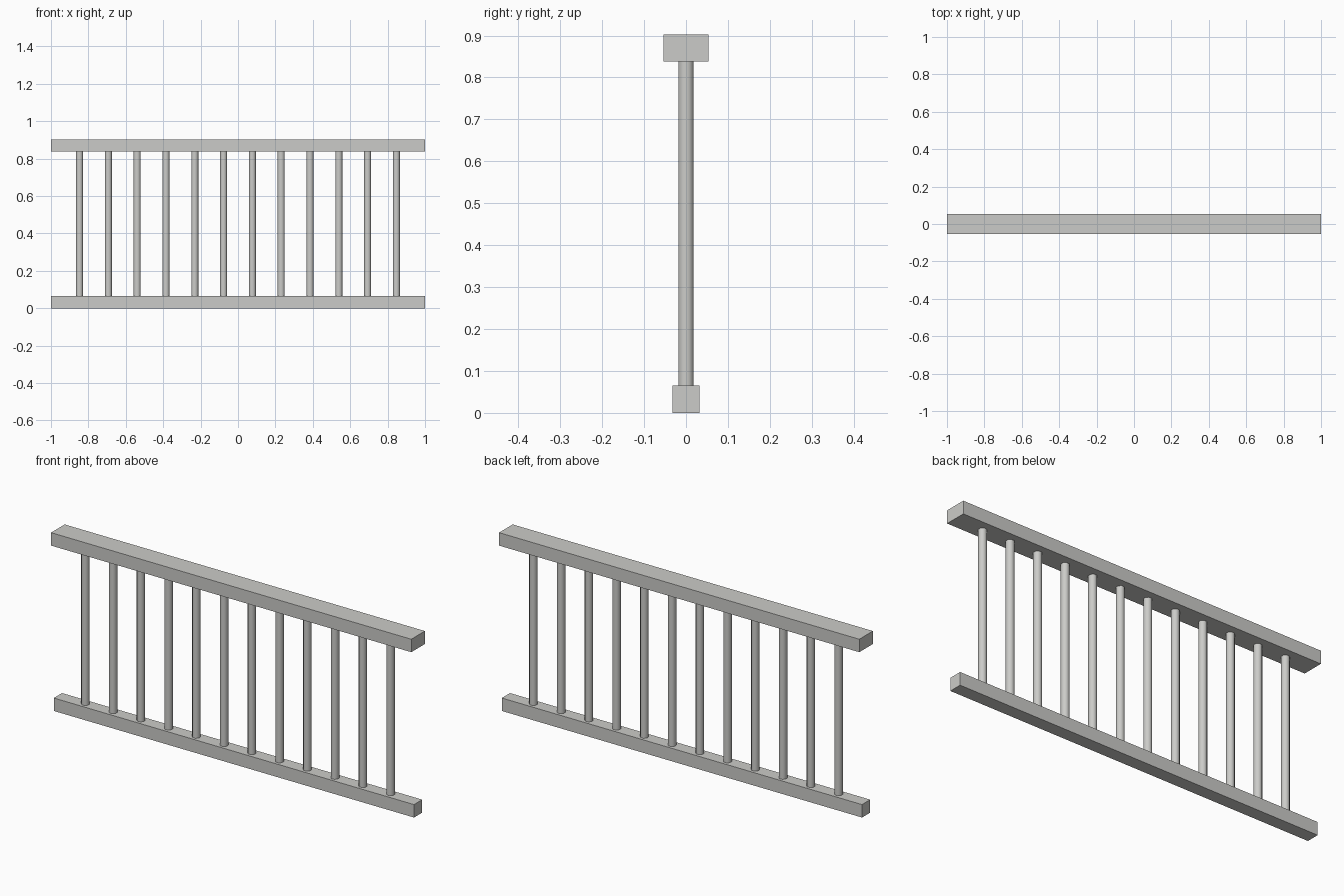
import bpy
import math

cube = bpy.data.objects.get("Cube")
if cube:
    bpy.data.objects.remove(cube, do_unlink=True)

grey = bpy.data.materials.new("light_grey")
grey.use_nodes = True
colour = (0.6, 0.6, 0.58, 1)
grey.diffuse_color = colour
grey.node_tree.nodes["Principled BSDF"].inputs["Base Color"].default_value = colour

LENGTH = 2.0
RAIL_HEIGHT = 0.065
TOP = 0.903
COUNT = 12
SPACING = 0.154


def rail(name, depth, z):
    bpy.ops.mesh.primitive_cube_add(size=1, location=(0, 0, z))
    ob = bpy.context.object
    ob.name = name
    ob.scale = (LENGTH, depth, RAIL_HEIGHT)
    bpy.ops.object.transform_apply(location=False, rotation=False, scale=True)
    ob.data.materials.append(grey)


# Wide handrail and narrower bottom rail
rail("handrail", 0.108, TOP - RAIL_HEIGHT / 2)
rail("bottom_rail", 0.065, RAIL_HEIGHT / 2)

# Evenly spaced round balusters between the rails
for i in range(COUNT):
    x = (i - (COUNT - 1) / 2) * SPACING
    bpy.ops.mesh.primitive_cylinder_add(
        vertices=8, radius=0.02, depth=TOP - 2 * RAIL_HEIGHT,
        location=(x, 0, TOP / 2), rotation=(0, 0, math.pi / 8))
    ob = bpy.context.object
    ob.name = f"baluster_{i + 1}"
    ob.data.materials.append(grey)
    bpy.ops.object.shade_smooth_by_angle(angle=math.radians(50))
